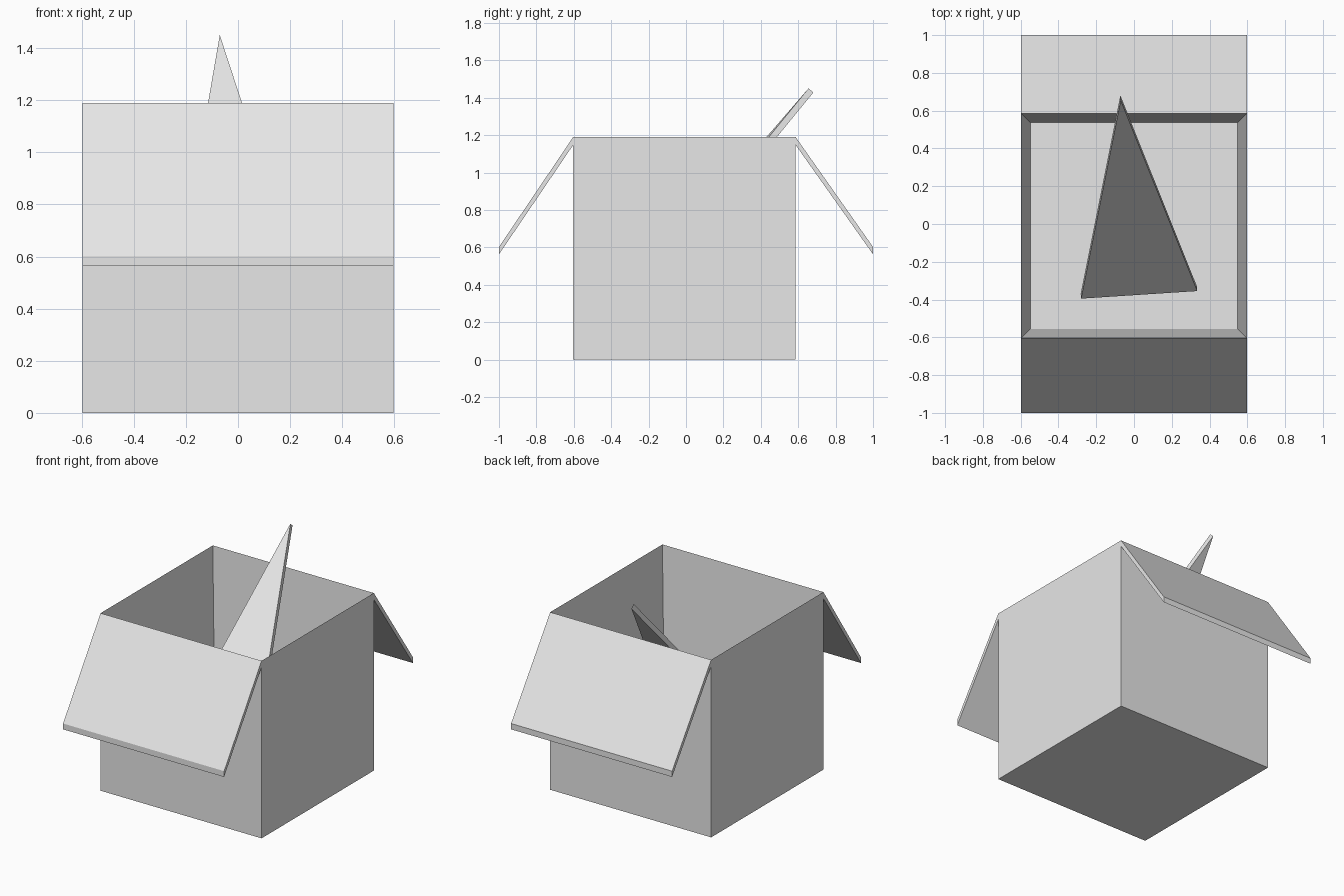
import bpy
import bmesh
from mathutils import Vector

if "Cube" in bpy.data.objects:
    bpy.data.objects.remove(bpy.data.objects["Cube"], do_unlink=True)

# One plain grey for every part
grey = bpy.data.materials.new("light_grey")
grey.use_nodes = True
colour = (0.8, 0.8, 0.8, 1)
grey.diffuse_color = colour
grey.node_tree.nodes["Principled BSDF"].inputs["Base Color"].default_value = colour

HALF = 0.597            # half width of the box
FRONT, BACK = -0.603, 0.586
HEIGHT, WALL = 1.19, 0.048


def add_part(name, bm):
    bmesh.ops.recalc_face_normals(bm, faces=bm.faces)
    mesh = bpy.data.meshes.new(name)
    bm.to_mesh(mesh)
    bm.free()
    mesh.materials.append(grey)
    obj = bpy.data.objects.new(name, mesh)
    bpy.context.collection.objects.link(obj)
    return obj


def prism(name, outline, offset):
    """Extrude a flat outline along an offset into a closed solid."""
    bm = bmesh.new()
    face = bm.faces.new([bm.verts.new(p) for p in outline])
    grown = bmesh.ops.extrude_face_region(bm, geom=[face], use_keep_orig=True)
    moved = [g for g in grown["geom"] if isinstance(g, bmesh.types.BMVert)]
    bmesh.ops.translate(bm, verts=moved, vec=offset)
    return add_part(name, bm)


# Open box: inset the top of a block and push it down to the floor
bm = bmesh.new()
bmesh.ops.create_cube(bm, size=1)
for v in bm.verts:
    v.co = ((v.co.x * 2 * HALF),
            (FRONT + BACK) / 2 + v.co.y * (BACK - FRONT),
            (v.co.z + 0.5) * HEIGHT)
top = max(bm.faces, key=lambda f: f.calc_center_median().z)
bmesh.ops.inset_region(bm, faces=[top], thickness=WALL, use_even_offset=True)
for v in top.verts:
    v.co.z = WALL
add_part("open_box", bm)

# Folded-out flaps with upright ends
for name, hinge, tip in (("front_flap", FRONT, -1), ("back_flap", BACK, 1)):
    profile = [(hinge, HEIGHT), (tip, 0.602), (tip, 0.563), (hinge, HEIGHT - 0.042)]
    prism(name, [(-HALF, y, z) for y, z in profile], (2 * HALF, 0, 0))

# Pointed plate leaning out of the box
corners = [Vector((-0.07, 0.655, 1.45)),
           Vector((-0.28, -0.395, 0.235)),
           Vector((0.335, -0.355, 0.215))]
normal = (corners[1] - corners[0]).cross(corners[2] - corners[0]).normalized()
if normal.z > 0:
    normal.negate()
prism("leaning_spike", corners, normal * 0.034)
